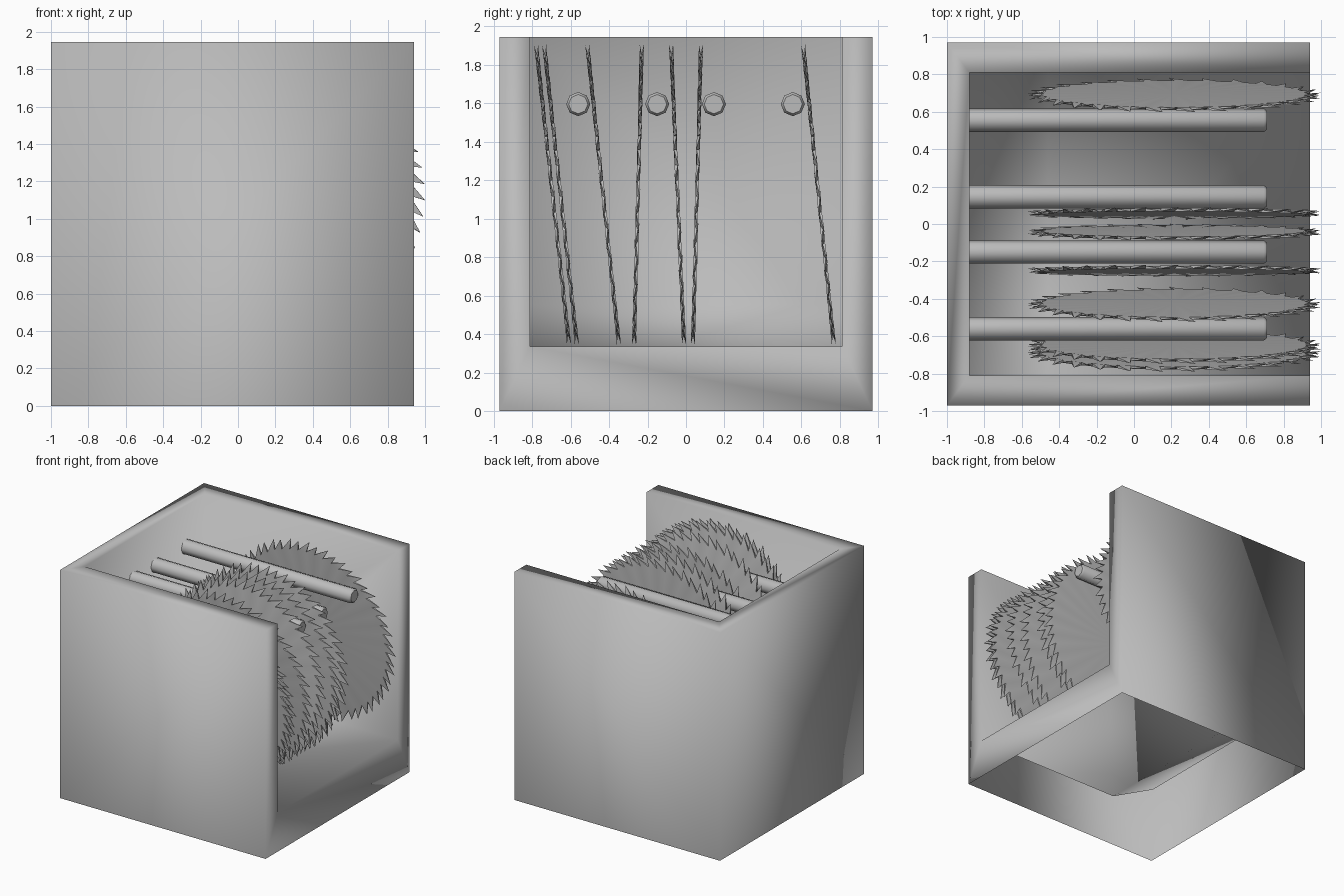
import bpy, bmesh, math
from mathutils import Matrix, Vector

if "Cube" in bpy.data.objects:
    bpy.data.objects.remove(bpy.data.objects["Cube"], do_unlink=True)

steel = bpy.data.materials.new("grey steel")
steel.use_nodes = True
GREY = (0.5, 0.5, 0.5, 1)
steel.diffuse_color = GREY
steel.node_tree.nodes["Principled BSDF"].inputs["Base Color"].default_value = GREY


def finish(bm, name, smooth=True):
    bmesh.ops.recalc_face_normals(bm, faces=bm.faces)
    for f in bm.faces:
        f.smooth = smooth
    mesh = bpy.data.meshes.new(name)
    bm.to_mesh(mesh)
    bm.free()
    mesh.materials.append(steel)
    obj = bpy.data.objects.new(name, mesh)
    bpy.context.collection.objects.link(obj)
    return obj


# Housing: hollow-walled shell, open on top, at one end and underneath
TOP, FLOOR, RAMP_TOP = 1.945, 0.335, 0.553
OPEN_X, BACK_X, INNER_X, RAMP_X = 0.94, -1.0, -0.88, -0.46
OUT_Y, IN_Y = 0.97, 0.81


def housing():
    bm = bmesh.new()

    def side(s):
        pts = dict(
            ob=(BACK_X, s * OUT_Y, 0), ot=(BACK_X, s * OUT_Y, TOP),
            eb=(OPEN_X, s * OUT_Y, 0), et=(OPEN_X, s * OUT_Y, TOP),
            it=(INNER_X, s * IN_Y, TOP), ir=(INNER_X, s * IN_Y, RAMP_TOP),
            fr=(RAMP_X, s * IN_Y, FLOOR), fe=(OPEN_X, s * IN_Y, FLOOR),
            nt=(OPEN_X, s * IN_Y, TOP))
        return {k: bm.verts.new(p) for k, p in pts.items()}

    a, b = side(-1), side(1)
    # Faces that repeat on both sides: outer wall, top rim, end rim, inner wall
    for v in (a, b):
        for keys in ("ob eb et ot", "ot et nt it", "eb fe nt et", "fe fr ir it nt"):
            bm.faces.new([v[k] for k in keys.split()])
    # Faces spanning the two sides: back, back rim, inner back, ramp, floor, end sill
    for k, m in (("ob", "ot"), ("ot", "it"), ("it", "ir"), ("ir", "fr"), ("fr", "fe"), ("fe", "eb")):
        bm.faces.new((a[k], a[m], b[m], b[k]))
    return finish(bm, "housing")


housing()


# Rods: eight-sided bars fixed to the back wall, with a slightly chamfered end
def rod(name, y):
    bm = bmesh.new()
    r, rings = 0.0625, []
    for x, radius in ((INNER_X, r), (0.695, r), (0.71, r * 0.8)):
        rings.append([bm.verts.new((x, y + radius * math.sin(i * math.tau / 8),
                                    1.595 + radius * math.cos(i * math.tau / 8))) for i in range(8)])
    for p, q in zip(rings, rings[1:]):
        for i in range(8):
            j = (i + 1) % 8
            bm.faces.new((p[i], p[j], q[j], q[i]))
    bm.faces.new(rings[0])
    bm.faces.new(rings[-1])
    obj = finish(bm, name)
    obj.data.set_sharp_from_angle(angle=math.radians(50))


for n, y in enumerate((-0.56, -0.15, 0.145, 0.555), 1):
    rod(f"rod_{n}", y)


# Saw blades: thin discs with raked teeth bent alternately to each side
TEETH, ROOT, TIP, HALF = 56, 0.70, 0.785, 0.008


def blade(name, y_top, y_bottom):
    bm = bmesh.new()
    step = math.tau / TEETH

    def polar(r, angle, y):
        return bm.verts.new((r * math.cos(angle), y, -r * math.sin(angle)))

    front = [polar(ROOT, i * step, -HALF) for i in range(TEETH)]
    back = [polar(ROOT, i * step, HALF) for i in range(TEETH)]
    hubs = [bm.verts.new((0, y, 0)) for y in (-HALF, HALF)]
    for i in range(TEETH):
        j = (i + 1) % TEETH
        tip = polar(TIP, (i + 1.3) * step, HALF * (1.4 if i % 2 else -1.4))
        for ring, hub in zip((front, back), hubs):
            bm.faces.new((hub, ring[i], ring[j]))
            bm.faces.new((ring[i], tip, ring[j]))
        bm.faces.new((front[i], back[i], tip))
        bm.faces.new((front[j], back[j], tip))
    # Lean each blade so its top and bottom edges meet the given positions
    lean = math.atan2(y_bottom - y_top, 2 * TIP)
    centre = Vector((0.215, (y_top + y_bottom) / 2, 1.125))
    bmesh.ops.transform(bm, verts=bm.verts,
                        matrix=Matrix.Translation(centre) @ Matrix.Rotation(lean, 4, "X"))
    obj = finish(bm, name)
    obj.data.set_sharp_from_angle(angle=math.radians(40))


LEANS = ((-0.78, -0.607), (-0.738, -0.566), (-0.514, -0.348), (-0.229, -0.27),
         (-0.078, -0.01), (0.078, 0.036), (0.608, 0.769))
for n, (top, bottom) in enumerate(LEANS, 1):
    blade(f"saw_blade_{n}", top, bottom)
